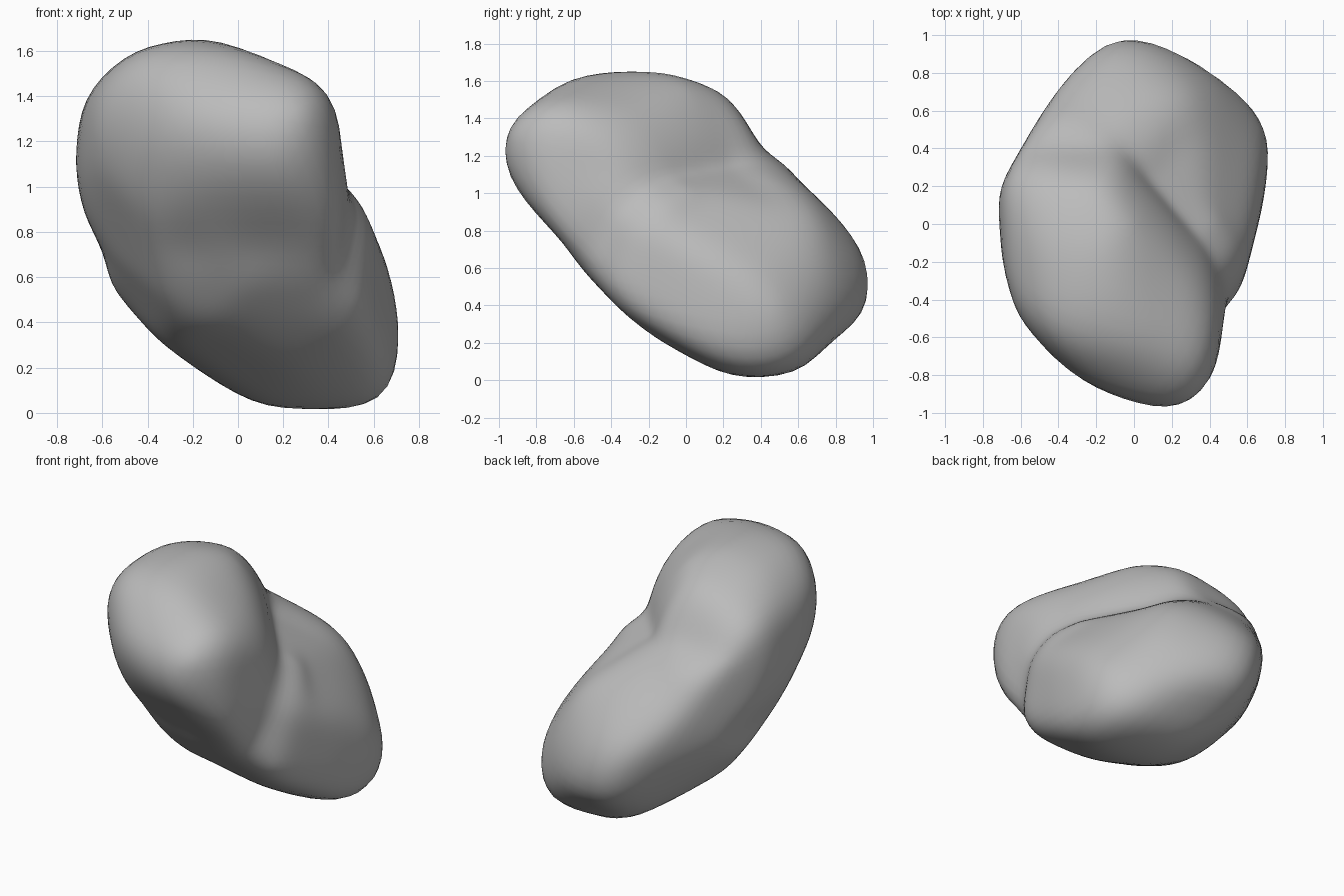
import bpy, bmesh
from math import sin, cos, radians, exp
from mathutils import Vector

default = bpy.data.objects.get("Cube")
if default:
    bpy.data.objects.remove(default)

CENTRE = Vector((0, 0, 0.835))
SHARPNESS = 32
UNIT = 0.0102  # profile unit, a little over a hundredth to make up for rounding

# Outline profiles around the boulder's centre
front = [(-17, 83), (0, 79), (24, 69), (31, 69), (40, 64), (45, 54), (46, 28), (57, 4), (66, -14),
         (70, -30), (73, -50), (70, -71), (65, -79), (56, -83), (12, -82), (-8, -70), (-37, -53),
         (-56, -28), (-58, -13), (-68, 6), (-73, 28), (-68, 54), (-60, 65), (-47, 76)]
side = [(-100, 39), (-97, 52), (-82, 64), (-65, 77), (-36, 83), (-14, 82), (19, 71), (26, 64), (40, 39),
        (55, 30), (79, 7), (90, -5), (97, -16), (100, -36), (95, -49), (76, -62), (61, -79), (40, -83),
        (22, -82), (-5, -70), (-38, -51), (-46, -36), (-59, -22), (-81, 2), (-99, 27)]
top = [(-8, 100), (3, 100), (21, 92), (45, 78), (64, 64), (71, 50), (72, 37), (67, 9), (56, -34),
       (46, -50), (45, -74), (36, -91), (27, -98), (14, -99), (-30, -86), (-42, -74), (-61, -51),
       (-69, -21), (-73, 15), (-60, 37), (-41, 70), (-31, 89), (-19, 98)]
shoulder = [(-48, 79), (-23, 80), (-2, 78), (15, 66), (26, 51), (46, 39), (60, 29), (72, 15), (85, -10),
            (91, -41), (90, -55), (77, -76), (71, -80), (56, -81), (38, -77), (9, -69), (-33, -44),
            (-69, -7), (-80, 14), (-82, 31), (-80, 47), (-71, 63)]
spine = [(15, 98), (4, 94), (-4, 79), (-19, 51), (-37, 23), (-59, 3), (-74, -13), (-87, -36), (-91, -55),
         (-88, -69), (-80, -79), (-45, -90), (-28, -86), (18, -61), (48, -26), (73, 14), (82, 40),
         (82, 51), (75, 69), (55, 90), (35, 96)]
belly = [(10, 67), (-30, 55), (-76, 44), (-87, 31), (-89, 11), (-82, -10), (-68, -23), (-55, -44),
         (-42, -50), (10, -57), (28, -57), (39, -53), (62, -33), (77, -12), (83, 12), (66, 33), (50, 51),
         (29, 65)]
# The lower, back lobe is slimmer than the whole
tail = [(10, 37), (-30, 31), (-48, 24), (-60, 10), (-66, -18)] + belly[6:15] + [(65, 33), (45, 41), (25, 41)]

# Each profile with the turn and tilt of its plane
profiles = [(front, 0, 0), (side, 90, 0), (top, 0, 90),
            (shoulder, 45, 30), (spine, 225, 30), (belly, 135, -30)]

# Hollows: centre, width, depth
hollows = [(Vector((0.15, -0.65, -0.04)), 0.18, 0.05),
           (Vector((-0.25, -0.6, -0.1)), 0.15, 0.02)]


def plane_axes(turn, tilt):
    """Right and up directions of a profile plane."""
    a, e = radians(turn), radians(tilt)
    return (Vector((cos(a), sin(a), 0)),
            Vector((-sin(a) * sin(e), cos(a) * sin(e), cos(e))))


def reach(outline, u, v):
    """How far a ray along (u, v) travels before leaving the outline."""
    best = 0
    for (ax, ay), (bx, by) in zip(outline, outline[1:] + outline[:1]):
        ex, ey = bx - ax, by - ay
        det = u * ey - v * ex
        if abs(det) > 1e-9:
            t = (ax * ey - ay * ex) / det
            s = (ax * v - ay * u) / det
            if t > 0 and -1e-6 <= s <= 1 + 1e-6:
                best = max(best, t * UNIT)
    return best or 9


def make_boulder():
    bm = bmesh.new()
    bmesh.ops.create_icosphere(bm, subdivisions=5, radius=1)
    planes = [(outline, *plane_axes(turn, tilt)) for outline, turn, tilt in profiles]
    tail_right, tail_up = plane_axes(135, -30)
    tail_axis = tail_right.cross(tail_up)
    # Pull every point in to where all the profiles meet, blending the corners
    for vert in bm.verts:
        d = vert.co.normalized()
        limits = [reach(o, d.dot(right), d.dot(up)) for o, right, up in planes]
        # The tail profile loosens towards the head
        slack = 1 + 1.4 * max(0, 0.06 - d.dot(tail_axis))
        limits.append(slack * reach(tail, d.dot(tail_right), d.dot(tail_up)))
        vert.co = d * sum(r ** -SHARPNESS for r in limits) ** (-1 / SHARPNESS)
        for centre, width, depth in hollows:
            vert.co -= d * depth * exp(-((vert.co - centre).length / width) ** 2)
    for _ in range(5):
        bmesh.ops.smooth_vert(bm, verts=bm.verts, factor=0.5,
                              use_axis_x=True, use_axis_y=True, use_axis_z=True)
    bmesh.ops.translate(bm, verts=bm.verts, vec=CENTRE)
    mesh = bpy.data.meshes.new("boulder")
    bm.to_mesh(mesh)
    bm.free()
    boulder = bpy.data.objects.new("boulder", mesh)
    bpy.context.collection.objects.link(boulder)
    return boulder


# Plain grey stone
stone = bpy.data.materials.new("grey stone")
stone.use_nodes = True
stone.diffuse_color = (0.5, 0.5, 0.5, 1)
stone.node_tree.nodes["Principled BSDF"].inputs["Base Color"].default_value = (0.5, 0.5, 0.5, 1)

boulder = make_boulder()
boulder.data.materials.append(stone)
for face in boulder.data.polygons:
    face.use_smooth = True
